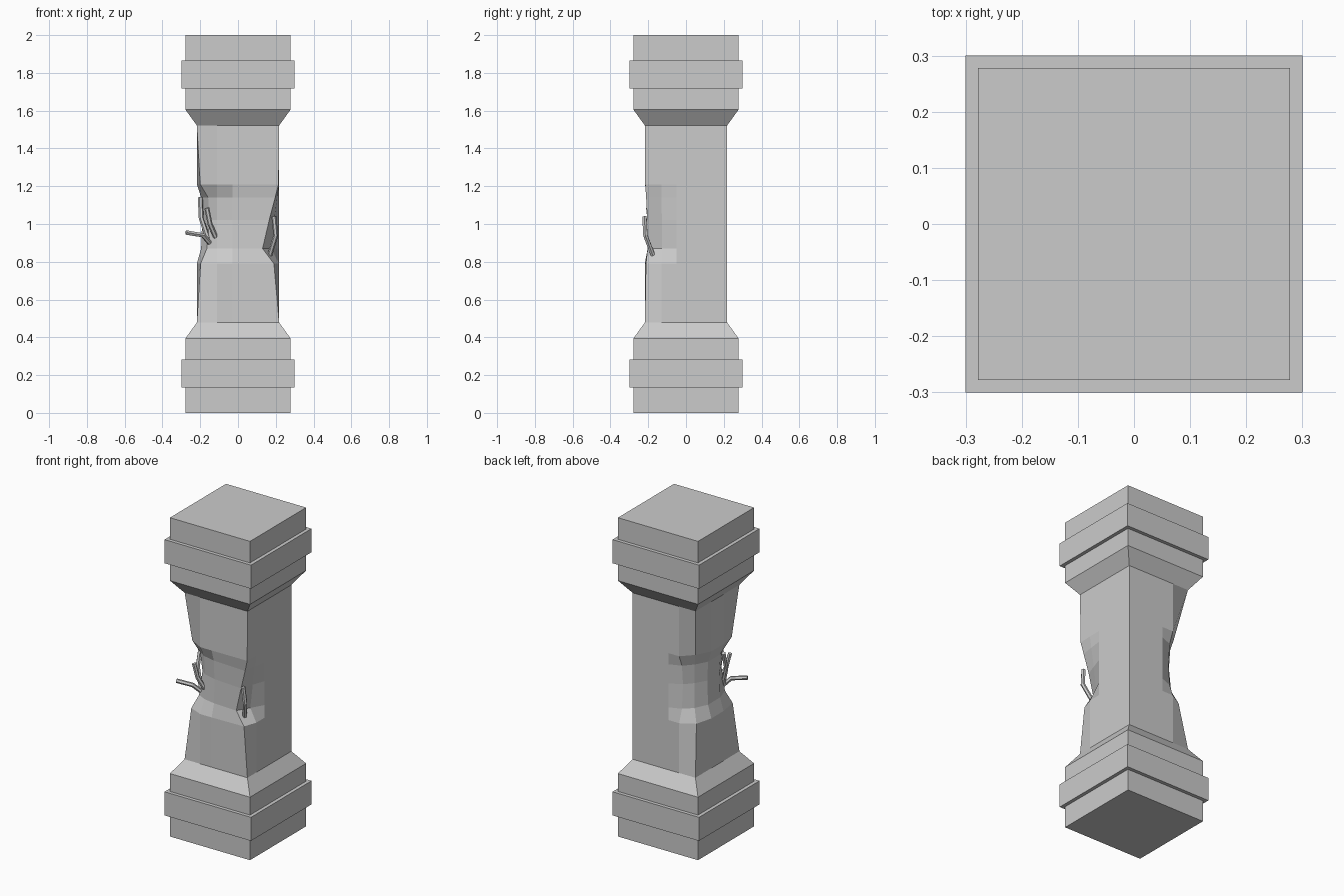
import bpy, bmesh

if "Cube" in bpy.data.objects:
    bpy.data.objects.remove(bpy.data.objects["Cube"])

def loft(name, rings):
    """Closed solid from a stack of rings with equal point counts."""
    bm = bmesh.new()
    loops = [[bm.verts.new(p) for p in ring] for ring in rings]
    n = len(loops[0])
    for a, b in zip(loops, loops[1:]):
        for i in range(n):
            j = (i + 1) % n
            bm.faces.new((a[i], a[j], b[j], b[i]))
    bm.faces.new(loops[0][::-1])
    bm.faces.new(loops[-1])
    bmesh.ops.recalc_face_normals(bm, faces=bm.faces)
    me = bpy.data.meshes.new(name)
    bm.to_mesh(me)
    bm.free()
    ob = bpy.data.objects.new(name, me)
    bpy.context.collection.objects.link(ob)
    return ob

def square(h, z):
    return [(-h, -h, z), (h, -h, z), (h, h, z), (-h, h, z)]

# Base block and its mirrored copy as the capital
steps = [(.278, 0), (.278, .135), (.30, .135), (.30, .283),
         (.278, .283), (.278, .395), (.218, .478)]
loft("base", [square(h, z) for h, z in steps])
loft("capital", [square(h, 2 - z) for h, z in steps])

# Shaft: three chipped corners; each level gives
# z, back-left corner, front-left corner, front-right corner,
# left-face x, front y at two points, back y near the chip
S = .218
levels = [
    (.478, (-S, S), (-S, -S), (S, -S), -S, -S, -S, S),
    (.79, (-.19, .168), (-.198, -.18), (.19, -.212), -S, -S, -S, S),
    (.87, (-.158, .14), (-.165, -.15), (.13, -.203), -.195, -.178, -.195, .19),
    (1.02, (-.15, .13), (-.15, -.138), (.165, -.205), -.19, -.168, -.19, .18),
    (1.14, (-.155, .135), (-.158, -.15), (.197, -.211), -.195, -.18, -.198, .19),
    (1.21, (-.17, .15), (-.2, -.168), (.215, -.216), -S, -S, -S, S),
    (1.525, (-S, S), (-S, -S), (S, -S), -S, -S, -S, S),
]
rings = []
for z, bl, fl, fr, lx, fy1, fy2, by in levels:
    ring = [(S, S), (-.03, S), (-.105, by), bl, (lx, .06), (lx, -.06),
            fl, (-.11, fy1), (-.03, fy2), fr, (S, -.13), (S, -.05)]
    if .8 < z < 1.2:
        ring[10] = ((fr[0] + S) / 2, (fr[1] - .05) / 2)
    rings.append([(x, y, z) for x, y in ring])
loft("shaft", rings)

# Exposed bent reinforcing bars
bars = [
    [(-.275, -.217, .955), (-.185, -.185, .94), (-.15, -.155, .90)],
    [(-.20, -.085, 1.14), (-.195, -.12, 1.03), (-.155, -.145, .91)],
    [(-.165, -.20, 1.085), (-.148, -.19, 1.0), (-.118, -.165, .93)],
    [(.19, -.22, 1.04), (.20, -.215, .94), (.168, -.175, .835)],
]
for k, pts in enumerate(bars):
    cu = bpy.data.curves.new(f"rebar_{k + 1}", 'CURVE')
    cu.dimensions = '3D'
    cu.bevel_depth = .013
    cu.bevel_resolution = 1
    cu.use_fill_caps = True
    sp = cu.splines.new('POLY')
    sp.points.add(len(pts) - 1)
    for p, co in zip(sp.points, pts):
        p.co = (*co, 1)
    sp.use_smooth = False
    bpy.context.collection.objects.link(bpy.data.objects.new(cu.name, cu))
